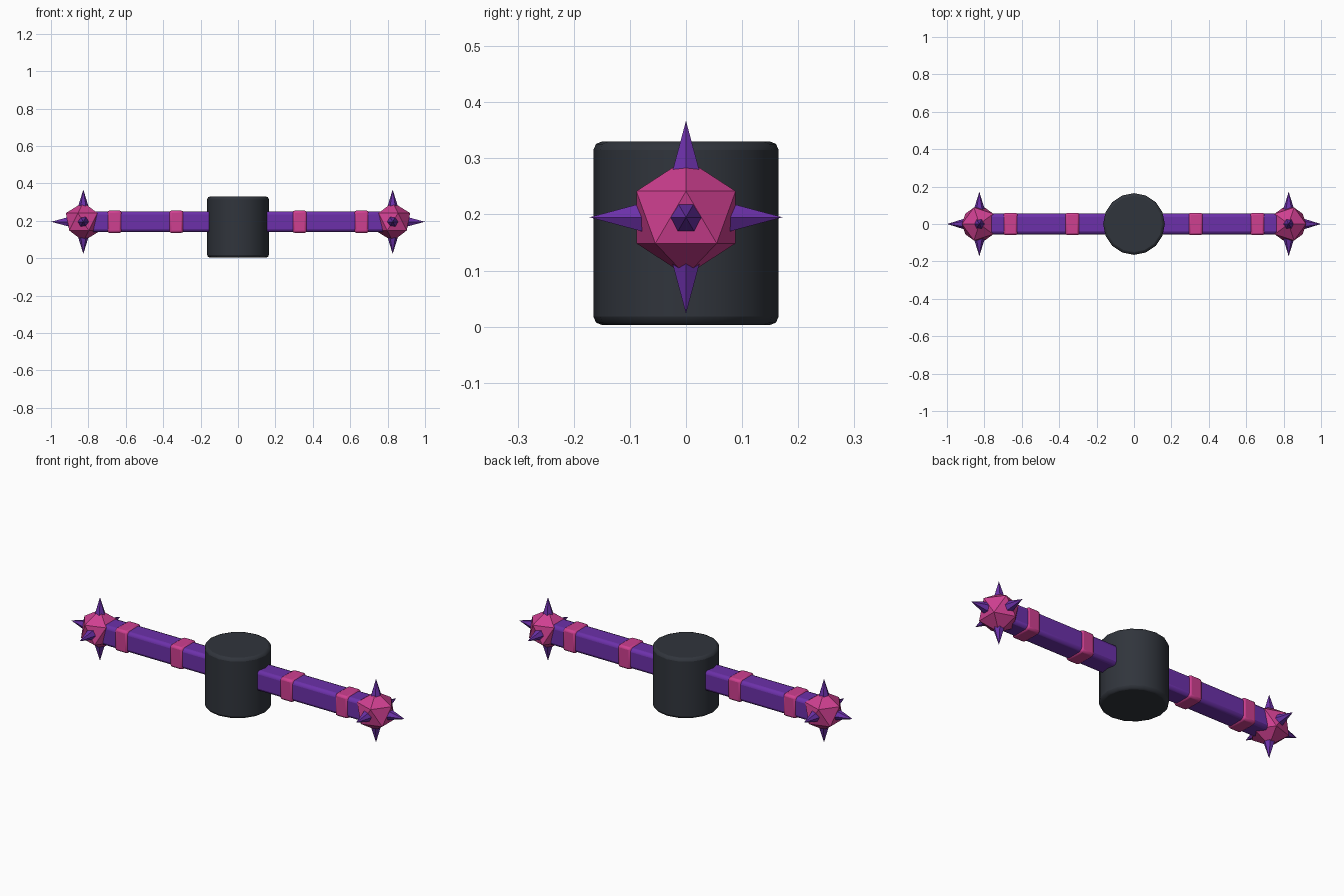
import bpy, bmesh
from math import pi
from mathutils import Matrix

if "Cube" in bpy.data.objects:
    bpy.data.objects.remove(bpy.data.objects["Cube"])

ZC = 0.195      # height of the bar axis
BALL_X = 0.827  # distance of the spiked balls from the hub


def material(name, color):
    m = bpy.data.materials.new(name)
    m.diffuse_color = (*color, 1)
    m.use_nodes = True
    m.node_tree.nodes["Principled BSDF"].inputs["Base Color"].default_value = m.diffuse_color
    return m


DARK = material("dark_metal", (0.03, 0.035, 0.045))
PURPLE = material("purple", (0.15, 0.03, 0.40))
PINK = material("pink", (0.62, 0.05, 0.28))


def add(name, bm, mat, bevel=0, segments=2, smooth=False):
    me = bpy.data.meshes.new(name)
    bm.to_mesh(me)
    bm.free()
    me.materials.append(mat)
    ob = bpy.data.objects.new(name, me)
    bpy.context.collection.objects.link(ob)
    if bevel:
        mod = ob.modifiers.new("Bevel", 'BEVEL')
        mod.width, mod.segments = bevel, segments
        mod.limit_method, mod.angle_limit = 'ANGLE', 0.7
    if smooth:
        bpy.context.view_layer.objects.active = ob
        ob.select_set(True)
        bpy.ops.object.shade_smooth_by_angle(angle=0.6)
        ob.select_set(False)
    return ob


def box(name, center, size, mat, bevel):
    bm = bmesh.new()
    bmesh.ops.create_cube(bm, size=1, matrix=Matrix.Translation(center) @ Matrix.Diagonal((*size, 1)))
    return add(name, bm, mat, bevel, smooth=True)


# Central hub
bm = bmesh.new()
bmesh.ops.create_cone(bm, cap_ends=True, segments=16, radius1=0.165, radius2=0.165,
                      depth=0.327, matrix=Matrix.Translation((0, 0, 0.1665)))
add("hub", bm, DARK, 0.015, smooth=True)

for side, s in (("right", 1), ("left", -1)):
    # Arm and its two bands
    box(f"{side}_arm", (s * 0.41, 0, ZC), (0.76, 0.11, 0.11), PURPLE, 0.017)
    for i, x in enumerate((0.33, 0.66)):
        box(f"{side}_band_{i + 1}", (s * x, 0, ZC), (0.076, 0.12, 0.12), PINK, 0.012)

    # Faceted ball
    place = Matrix.Translation((s * BALL_X, 0, ZC))
    turn = Matrix.Rotation(0 if s > 0 else pi, 4, 'Z')
    bm = bmesh.new()
    bmesh.ops.create_icosphere(bm, subdivisions=1, radius=0.104, matrix=place @ turn)
    add(f"{side}_ball", bm, PINK)

    # Six-sided spikes: up, down, front, back and outward
    tilts = [Matrix.Identity(4), Matrix.Rotation(pi, 4, 'X')]
    tilts += [Matrix.Rotation(a, 4, 'Z') @ Matrix.Rotation(pi / 2, 4, 'X') for a in (0, pi, pi / 2)]
    for i, tilt in enumerate(tilts):
        bm = bmesh.new()
        m = place @ turn @ tilt @ Matrix.Translation((0, 0, 0.122)) @ Matrix.Rotation(pi / 2, 4, 'Z')
        bmesh.ops.create_cone(bm, cap_ends=True, segments=6, radius1=0.031, radius2=0,
                              depth=0.1, matrix=m)
        add(f"{side}_spike_{i + 1}", bm, PURPLE)
